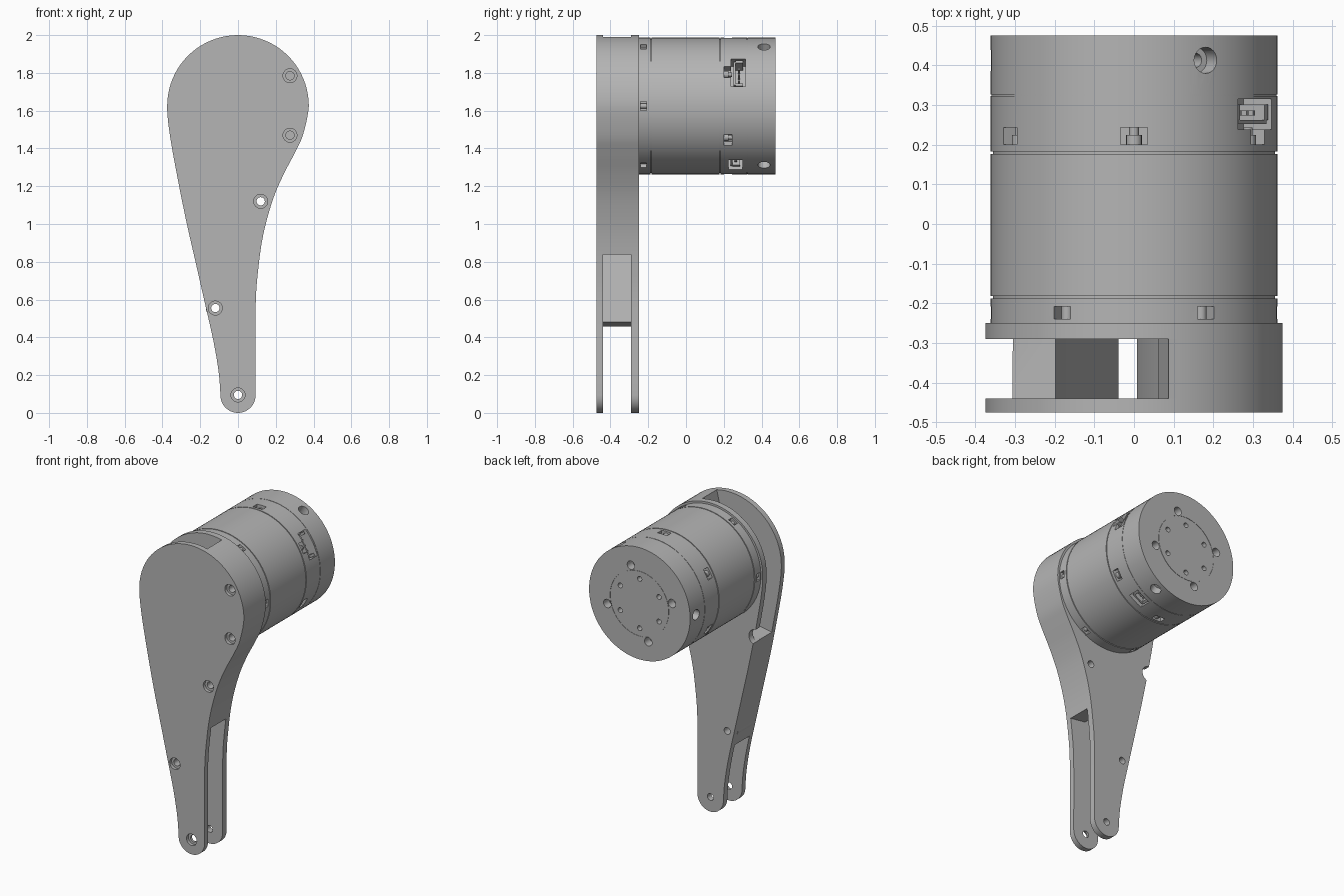
import bpy, bmesh
from math import pi, cos, sin, radians
from mathutils import Matrix, Vector

if "Cube" in bpy.data.objects:
    bpy.data.objects.remove(bpy.data.objects["Cube"], do_unlink=True)

grey = bpy.data.materials.new("plain_grey")
grey.use_nodes = True
COLOUR = (0.46, 0.46, 0.46, 1)
grey.diffuse_color = COLOUR
grey.node_tree.nodes["Principled BSDF"].inputs["Base Color"].default_value = COLOUR

AXIS = Vector((0, 0, 1.625))      # motor axis, running along y
R = 0.362                         # motor radius
ALONG_Y = Matrix.Rotation(-pi / 2, 4, 'X')
ALONG_X = Matrix.Rotation(pi / 2, 4, 'Y')


def finish(name, bm):
    bmesh.ops.recalc_face_normals(bm, faces=bm.faces)
    mesh = bpy.data.meshes.new(name)
    bm.to_mesh(mesh)
    bm.free()
    mesh.materials.append(grey)
    ob = bpy.data.objects.new(name, mesh)
    bpy.context.collection.objects.link(ob)
    return ob


def lathe(bm, profile, matrix, n=24):
    """Closed solid of revolution from (height, radius) pairs about local z."""
    rings = [[bm.verts.new(matrix @ Vector((r * cos(2 * pi * i / n), r * sin(2 * pi * i / n), h)))
              for i in range(n)] for h, r in profile]
    for a, b in zip(rings, rings[1:]):
        for i in range(n):
            j = (i + 1) % n
            bm.faces.new((a[i], a[j], b[j], b[i]))
    bm.faces.new(rings[0][::-1])
    bm.faces.new(rings[-1])


def box(bm, lo, hi, matrix):
    lo, hi = Vector(lo), Vector(hi)
    size = Matrix.Diagonal((*(hi - lo), 1))
    bmesh.ops.create_cube(bm, size=1, matrix=matrix @ Matrix.Translation((lo + hi) / 2) @ size)


def prism(name, pts, y0, y1):
    """Extrude an (x, z) outline along y."""
    bm = bmesh.new()
    face = bm.faces.new([bm.verts.new((x, y0, z)) for x, z in pts])
    out = bmesh.ops.extrude_face_region(bm, geom=[face])
    verts = [v for v in out["geom"] if isinstance(v, bmesh.types.BMVert)]
    bmesh.ops.translate(bm, vec=(0, y1 - y0, 0), verts=verts)
    return finish(name, bm)


def cut(targets, bm):
    cutter = finish("cutter", bm)
    cutter.hide_render = True
    for ob in targets:
        mod = ob.modifiers.new("cut", 'BOOLEAN')
        mod.operation, mod.solver, mod.object = 'DIFFERENCE', 'EXACT', cutter
        bpy.context.view_layer.objects.active = ob
        bpy.ops.object.modifier_apply(modifier=mod.name)
    bpy.data.objects.remove(cutter, do_unlink=True)


def at(x, y, z):
    return Matrix.Translation((x, y, z))


def radial(deg):
    """Frame on the motor axis: local x points outward, local z is tangential."""
    return Matrix.Translation(AXIS) @ Matrix.Rotation(-radians(deg), 4, 'Y')


def spline(pts, steps=5):
    pts = [Vector(p) for p in pts]
    out = []
    for a, b, c, d in zip(pts, pts[1:], pts[2:], pts[3:]):
        for k in range(steps):
            t = k / steps
            out.append(0.5 * (2 * b + (c - a) * t + (2 * a - 5 * b + 4 * c - d) * t ** 2
                              + (3 * b - a - 3 * c + d) * t ** 3))
    return out


def arc(cz, r, start, end, n):
    return [Vector((r * cos(radians(start + (end - start) * i / n)),
                    cz + r * sin(radians(start + (end - start) * i / n)))) for i in range(n)]


# Arm outline, counter-clockwise in x, z
right_side = [(.092, -.1), (.093, .095), (.093, .55), (.107, .76), (.135, .95), (.185, 1.13),
              (.24, 1.26), (.3, 1.375), (.345, 1.475), (.375, 1.625), (.36, 1.75)]
left_side = [(-.36, 1.75), (-.375, 1.625), (-.362, 1.48), (-.325, 1.27), (-.275, 1.02),
             (-.225, .8), (-.175, .58), (-.13, .38), (-.103, .22), (-.093, .095), (-.092, 0)]
outline = (spline(right_side) + arc(AXIS.z, .375, 0, 180, 40)
           + spline(left_side) + arc(.093, .093, 180, 360, 20))


def wall(name, keep):
    """Strip between the plates that follows part of the outline."""
    outer, inner = [], []
    for i, p in enumerate(outline):
        if keep(p):
            t = (outline[(i + 1) % len(outline)] - outline[i - 1]).normalized()
            outer.append(p)
            inner.append(p + 0.11 * Vector((-t.y, t.x)))
    return prism(name, outer + inner[::-1], -.44, -.29)


front_plate = prism("arm_front_plate", outline, -.475, -.44)
back_plate = prism("arm_back_plate", outline, -.29, -.25)
right_wall = wall("arm_wall_long", lambda p: p.x > .08 and p.y > .8)
left_wall = wall("arm_wall_short", lambda p: p.x < 0 and .43 < p.y < 1.21)
arm = [front_plate, back_plate, right_wall, left_wall]

# Rounded bosses around the two middle bolts
for name, x, z in (("upper_boss", .12, 1.12), ("lower_boss", -.12, .555)):
    bm = bmesh.new()
    lathe(bm, [(-.44, .05), (-.29, .05)], at(x, 0, z) @ ALONG_Y, 32)
    arm.append(finish(name, bm))

# Counterbored bolt holes, the top two blind
bm = bmesh.new()
for x, z, end in ((0, .095, -.2), (-.12, .555, -.2), (.12, 1.12, -.2),
                  (.275, 1.785, -.3), (.275, 1.47, -.3)):
    lathe(bm, [(-.5, .037), (-.455, .037), (-.455, .022), (end, .022)], at(x, 0, z) @ ALONG_Y)
cut(arm, bm)

# Cable notch in the edge of the back plate
bm = bmesh.new()
lathe(bm, [(-.32, .05), (-.2, .05)], at(-.325, 0, 1.215) @ ALONG_Y)
cut([back_plate, left_wall], bm)

# Motor body with seam grooves
profile = [(-.25, R)]
for y, w, d in ((-.185, .003, .006), (.18, .003, .006), (.325, .0015, .002)):
    profile += [(y - w, R), (y - w, R - d), (y + w, R - d), (y + w, R)]
profile += [(.475, R)]
bm = bmesh.new()
lathe(bm, profile, Matrix.Translation(AXIS) @ ALONG_Y, 96)
motor = finish("motor_body", bm)

# Slots around both ends of the body, connector pockets and radial screw holes
bm = bmesh.new()
for k in range(6):
    box(bm, (.325, -.24, -.024), (.4, -.208, .024), radial(60 * k))
    box(bm, (.315, .2, -.034), (.4, .243, .034), radial(30 + 60 * k))
cut([motor], bm)
bm = bmesh.new()
box(bm, (.27, .238, -.085), (.4, .315, .085), radial(30))
box(bm, (.29, .225, -.05), (.4, .3, .05), radial(-60))
cut([motor], bm)
bm = bmesh.new()
for k in range(3):
    lathe(bm, [(.24, .018), (.31, .018), (.31, .033), (.4, .033)],
          radial(60 + 120 * k) @ at(0, .413, 0) @ ALONG_X)
# End face holes
for k in range(4):
    lathe(bm, [(.42, .027), (.5, .027)], radial(-15 + 90 * k) @ at(.24, 0, 0) @ ALONG_Y)
for k in range(6):
    lathe(bm, [(.43, .016), (.5, .016)], radial(30 + 60 * k) @ at(.16, 0, 0) @ ALONG_Y, 16)
cut([motor], bm)

# Fine seam around the output disc
bm = bmesh.new()
outer, inner = [], []
for rad, ring in ((.2115, outer), (.2085, inner)):
    for y in (.473, .48):
        ring.append([bm.verts.new(AXIS + Vector((rad * cos(pi * i / 32), y, rad * sin(pi * i / 32))))
                     for i in range(64)])
loop = [outer[0], outer[1], inner[1], inner[0]]
for a, b in zip(loop, loop[1:] + loop[:1]):
    for i in range(64):
        j = (i + 1) % 64
        bm.faces.new((a[i], a[j], b[j], b[i]))
cut([motor], bm)

# Screw heads seen in the slots
bm = bmesh.new()
for k in range(6):
    lathe(bm, [(.2, .02), (.225, .02), (.225, .012), (.243, .012)],
          radial(30 + 60 * k) @ at(.332, 0, 0) @ ALONG_Y, 16)
    lathe(bm, [(-.24, .014), (-.208, .014)], radial(60 * k) @ at(.338, 0, 0) @ ALONG_Y, 16)
finish("slot_screws", bm)

# Connector sockets with pins inside the pockets
bm = bmesh.new()
for deg, y, half in ((30, .252, .07), (-60, .235, .038)):
    f = radial(deg)
    box(bm, (.27, y, -half), (.345, y + .01, half), f)
    for s in (-1, 1):
        box(bm, (.27, y + .01, s * half - .008), (.345, y + .05, s * half + .008), f)
    for k in (-1, 0, 1):
        box(bm, (.27, y + .022, k * half / 2 - .005), (.33, y + .034, k * half / 2 + .005), f)
finish("connector_sockets", bm)

# Smooth curved surfaces, keep edges crisp
for ob in bpy.context.scene.objects:
    if ob.type == 'MESH' and grey.name in ob.data.materials:
        ob.data.polygons.foreach_set("use_smooth", [True] * len(ob.data.polygons))
        ob.data.set_sharp_from_angle(angle=radians(30))
